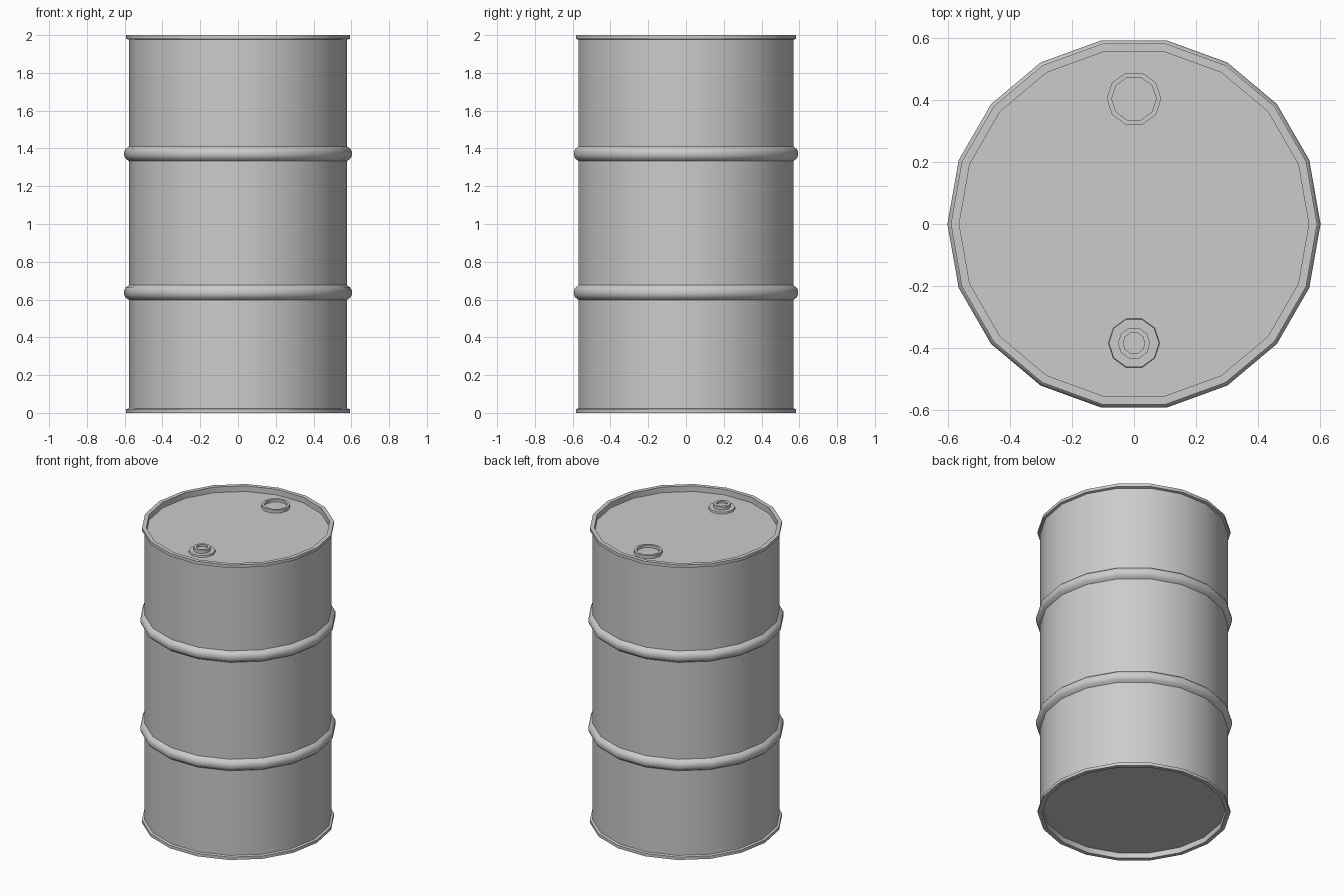
import bpy, bmesh, math

cube = bpy.data.objects.get("Cube")
if cube:
    bpy.data.objects.remove(cube, do_unlink=True)

steel = bpy.data.materials.new("grey_steel")
steel.use_nodes = True
grey = (0.6, 0.6, 0.6, 1)
steel.diffuse_color = grey
steel.node_tree.nodes["Principled BSDF"].inputs["Base Color"].default_value = grey


def lathe(name, profile, sides, centre=(0, 0, 0), smooth=30):
    """Turn (radius, height) points around z; radius 0 closes at the axis."""
    bm = bmesh.new()
    rings = []
    for r, z in profile:
        count = sides if r > 0 else 1
        rings.append([bm.verts.new((r * math.cos(math.tau * i / sides),
                                    r * math.sin(math.tau * i / sides), z))
                      for i in range(count)])
    for a, b in zip(rings, rings[1:]):
        for i in range(sides):
            j = (i + 1) % sides
            corners = [a[i % len(a)], a[j % len(a)], b[j % len(b)], b[i % len(b)]]
            bm.faces.new(list(dict.fromkeys(corners)))
    bmesh.ops.recalc_face_normals(bm, faces=bm.faces)
    mesh = bpy.data.meshes.new(name)
    bm.to_mesh(mesh)
    bm.free()
    mesh.materials.append(steel)
    obj = bpy.data.objects.new(name, mesh)
    bpy.context.collection.objects.link(obj)
    obj.location = centre
    bpy.ops.object.select_all(action='DESELECT')
    obj.select_set(True)
    bpy.context.view_layer.objects.active = obj
    bpy.ops.object.shade_smooth_by_angle(angle=math.radians(smooth))
    return obj


SIDES, HEIGHT, LID = 18, 2.0, 1.962
BODY, RIM, INNER = 0.577, 0.592, 0.565

# Shell with recessed ends and a thin folded rim at top and bottom
lower = [(0, HEIGHT - LID), (INNER, HEIGHT - LID), (INNER, 0),
         (RIM, 0), (RIM, 0.02), (BODY, 0.024)]
upper = [(r, HEIGHT - z) for r, z in reversed(lower)]
lathe("drum_shell", lower + upper, SIDES)

# Two rounded rolling hoops
hoop = [(BODY, -0.039), (0.595, -0.026), (0.603, -0.011),
        (0.603, 0.011), (0.595, 0.026), (BODY, 0.039)]
for name, z in (("lower_hoop", 0.637), ("upper_hoop", 1.372)):
    lathe(name, hoop, SIDES, (0, 0, z))

# Open filler ring at the back of the lid
lathe("filler_ring", [(0.088, 0), (0.088, 0.022), (0.072, 0.022),
                      (0.072, 0.004), (0, 0.004)], 10, (0, 0.405, LID), 40)

# Stepped vent plug at the front of the lid
lathe("vent_plug", [(0.083, 0), (0.081, 0.012), (0.052, 0.012), (0.052, 0.034),
                    (0.035, 0.034), (0.035, 0.022), (0, 0.022)],
      10, (0, -0.385, LID), 40)
